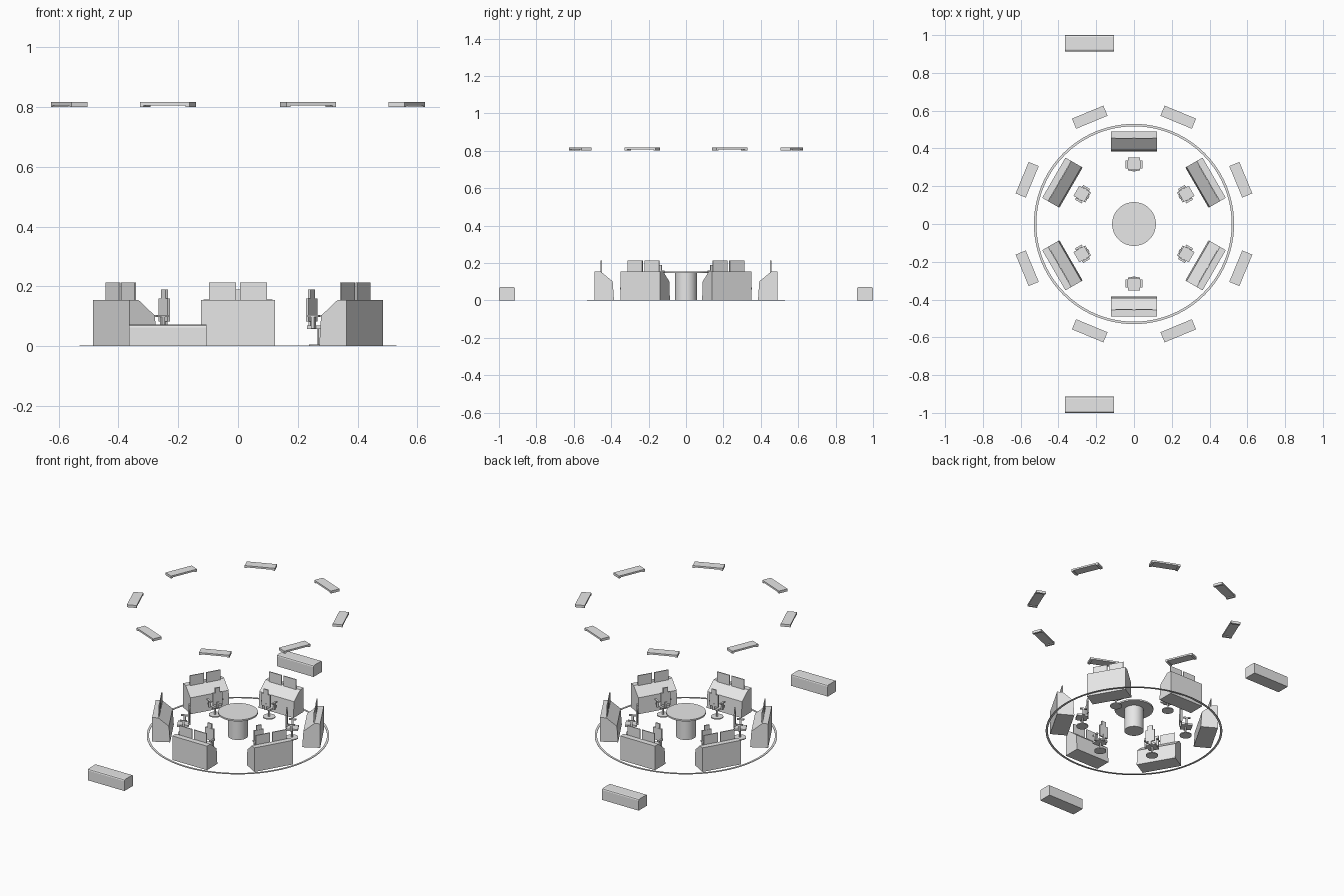
import bpy
import bmesh
from math import radians
from mathutils import Matrix, Vector

cube = bpy.data.objects.get("Cube")
if cube:
    bpy.data.objects.remove(cube, do_unlink=True)

grey = bpy.data.materials.new("light_grey")
grey.use_nodes = True
grey.diffuse_color = (0.8, 0.8, 0.8, 1)
grey.node_tree.nodes["Principled BSDF"].inputs["Base Color"].default_value = (0.8, 0.8, 0.8, 1)


def finish(name, bm, smooth=False):
    """Turn a bmesh into a named, coloured object."""
    bmesh.ops.recalc_face_normals(bm, faces=bm.faces)
    mesh = bpy.data.meshes.new(name)
    bm.to_mesh(mesh)
    bm.free()
    mesh.materials.append(grey)
    obj = bpy.data.objects.new(name, mesh)
    bpy.context.collection.objects.link(obj)
    if smooth:
        bpy.ops.object.select_all(action='DESELECT')
        obj.select_set(True)
        bpy.context.view_layer.objects.active = obj
        bpy.ops.object.shade_smooth_by_angle()
    return obj


def box(bm, x, y, z):
    """Add a box given as (low, high) pairs."""
    lows, highs = Vector((x[0], y[0], z[0])), Vector((x[1], y[1], z[1]))
    matrix = Matrix.Translation((lows + highs) / 2) @ Matrix.Diagonal((highs - lows).to_4d())
    return bmesh.ops.create_cube(bm, size=1, matrix=matrix)["verts"]


def disc(bm, radius, z, y=0, sides=48):
    """Add an upright cylinder between two heights."""
    bmesh.ops.create_cone(bm, cap_ends=True, segments=sides, radius1=radius, radius2=radius,
                          depth=z[1] - z[0], matrix=Matrix.Translation((0, y, sum(z) / 2)))


def extrude_x(bm, profile, half):
    """Sweep a (y, z) profile across the width."""
    face = bm.faces.new([bm.verts.new((-half, y, z)) for y, z in profile])
    top = bmesh.ops.extrude_face_region(bm, geom=[face])["geom"]
    bmesh.ops.translate(bm, vec=(half * 2, 0, 0),
                        verts=[g for g in top if isinstance(g, bmesh.types.BMVert)])


def spin_copies(obj, count, start=0):
    """Repeat an object around the centre, sharing its mesh."""
    base = obj.name
    for i in range(count):
        item = obj if i == 0 else obj.copy()
        if i:
            bpy.context.collection.objects.link(item)
            item.name = f"{base}_{i + 1}"
        item.rotation_euler.z = radians(start + i * 360 / count)


# Round table in the middle
bm = bmesh.new()
disc(bm, 0.116, (0.146, 0.156))
disc(bm, 0.058, (0, 0.146), sides=32)
finish("round_table", bm, True)

# Thin ring on the floor
bm = bmesh.new()
loops = [bmesh.ops.create_circle(bm, segments=96, radius=r, matrix=Matrix.Translation((0, 0, z)))["verts"]
         for r, z in ((0.53, 0), (0.53, 0.003), (0.517, 0.003), (0.517, 0))]
for a, b in zip(loops, loops[1:] + loops[:1]):
    for i in range(96):
        j = (i + 1) % 96
        bm.faces.new((a[i], a[j], b[j], b[i]))
finish("floor_ring", bm, True)

# Sloped control desks
bm = bmesh.new()
extrude_x(bm, [(0.385, 0), (0.392, 0.102), (0.455, 0.154), (0.49, 0.154), (0.49, 0)], 0.123)
spin_copies(finish("control_desk", bm), 6)

# Pairs of screens on the desks
bm = bmesh.new()
for x in ((-0.097, -0.007), (0.007, 0.097)):
    box(bm, x, (0.45, 0.456), (0.145, 0.214))
spin_copies(finish("screen_pair", bm), 6)

# Swivel chairs facing the desks
bm = bmesh.new()
disc(bm, 0.036, (0, 0.006), 0.315, 24)
disc(bm, 0.006, (0.006, 0.06), 0.315, 12)
box(bm, (-0.031, 0.031), (0.285, 0.352), (0.058, 0.07))
box(bm, (-0.03, 0.03), (0.28, 0.289), (0.082, 0.16))
box(bm, (-0.015, 0.015), (0.28, 0.288), (0.16, 0.19))
box(bm, (-0.007, 0.007), (0.277, 0.285), (0.06, 0.1))
for side in (-1, 1):
    x = sorted((side * 0.033, side * 0.044))
    box(bm, x, (0.294, 0.336), (0.097, 0.105))
    box(bm, x, (0.308, 0.32), (0.062, 0.097))
    box(bm, sorted((side * 0.028, side * 0.044)), (0.308, 0.32), (0.06, 0.066))
spin_copies(finish("swivel_chair", bm, True), 6)

# Overhead lights with lowered ends
bm = bmesh.new()
box(bm, (-0.09, 0.09), (0.583, 0.641), (0.806, 0.817))
for x in ((-0.09, -0.076), (0.076, 0.09)):
    box(bm, x, (0.583, 0.641), (0.801, 0.806))
spin_copies(finish("overhead_light", bm), 8, 22.5)

# Low storage benches with rounded long top edges
for name, side in (("front_bench", -1), ("back_bench", 1)):
    bm = bmesh.new()
    box(bm, (-0.365, -0.105), sorted((side * 0.914, side)), (0, 0.072))
    edges = [e for e in bm.edges if all(v.co.z > 0.05 for v in e.verts)
             and abs(e.verts[0].co.y - e.verts[1].co.y) < 0.01]
    bmesh.ops.bevel(bm, geom=edges, offset=0.009, segments=2, profile=0.5, affect='EDGES')
    finish(name, bm)
